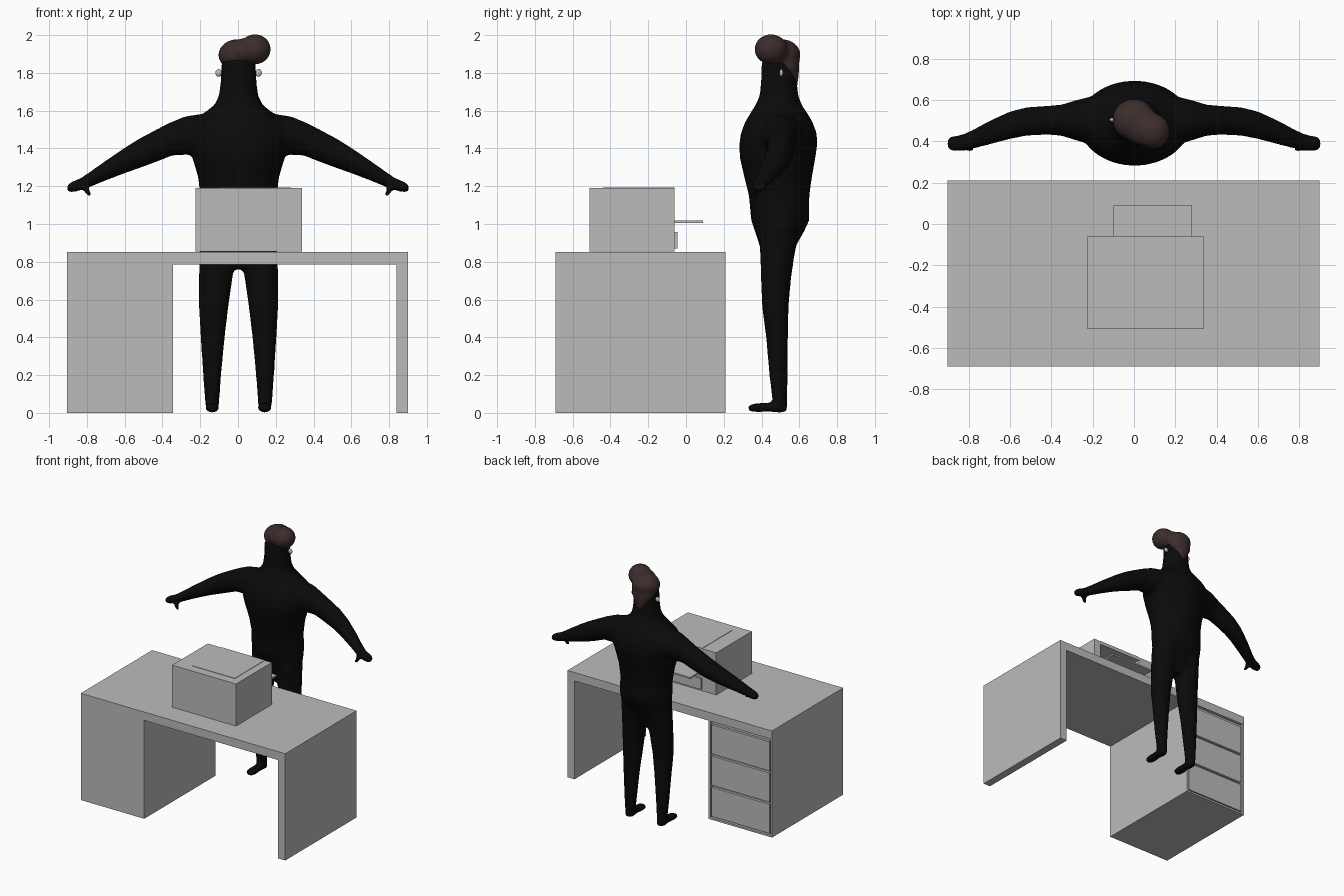
import bpy, bmesh, math
from mathutils import Vector


def material(name, rgb):
    m = bpy.data.materials.new(name)
    m.diffuse_color = (*rgb, 1)
    return m


GREY = material("light_grey", (0.5, 0.5, 0.5))
BLACK = material("black_cloth", (0.003, 0.003, 0.003))
BROWN = material("brown_hair", (0.045, 0.027, 0.025))


def finish(bm, name, mat):
    bmesh.ops.recalc_face_normals(bm, faces=bm.faces)
    me = bpy.data.meshes.new(name)
    bm.to_mesh(me)
    bm.free()
    ob = bpy.data.objects.new(name, me)
    bpy.context.collection.objects.link(ob)
    me.materials.append(mat)
    return ob


def box(name, x, y, z, mat=GREY):
    """Box from (min, max) ranges on each axis."""
    bm = bmesh.new()
    bmesh.ops.create_cube(bm, size=1)
    for v in bm.verts:
        v.co = Vector([(r[0] + r[1]) / 2 + c * (r[1] - r[0]) for r, c in zip((x, y, z), v.co)])
    return finish(bm, name, mat)


def loft(bm, axis, rings, n=24):
    """Closed tube of ellipses: (position, centre_a, centre_b, radius_a, radius_b)."""
    loops = []
    for p, a, b, ra, rb in rings:
        loop = []
        for i in range(n):
            t = 2 * math.pi * i / n
            co = [a + ra * math.cos(t), b + rb * math.sin(t)]
            co.insert(axis, p)
            loop.append(bm.verts.new(co))
        loops.append(loop)
    for l0, l1 in zip(loops, loops[1:]):
        for i in range(n):
            j = (i + 1) % n
            bm.faces.new((l0[i], l0[j], l1[j], l1[i]))
    bm.faces.new(loops[0])
    bm.faces.new(loops[-1][::-1])


def ball(bm, c, r):
    new = bmesh.ops.create_uvsphere(bm, u_segments=20, v_segments=12, radius=1)["verts"]
    for v in new:
        v.co = Vector([c[i] + r[i] * v.co[i] for i in range(3)])


def blend(ob, voxel, steps):
    """Fuse overlapping volumes into one smooth skin."""
    rm = ob.modifiers.new("fuse", 'REMESH')
    rm.mode, rm.voxel_size, rm.use_smooth_shade = 'VOXEL', voxel, True
    sm = ob.modifiers.new("soften", 'SMOOTH')
    sm.factor, sm.iterations = 0.5, steps


# --- figure: torso, neck and head as one column of (z, half width, front y, back y)
bm = bmesh.new()
column = [(0.76, 0.12, 0.43, 0.53), (0.82, 0.195, 0.41, 0.56), (0.90, 0.207, 0.385, 0.59),
          (0.96, 0.207, 0.365, 0.625), (1.02, 0.205, 0.345, 0.653), (1.15, 0.203, 0.333, 0.653),
          (1.25, 0.215, 0.308, 0.667), (1.35, 0.245, 0.285, 0.685), (1.42, 0.27, 0.282, 0.695),
          (1.48, 0.27, 0.29, 0.692), (1.54, 0.25, 0.313, 0.67), (1.59, 0.18, 0.343, 0.64),
          (1.63, 0.128, 0.368, 0.613), (1.68, 0.104, 0.39, 0.595), (1.75, 0.095, 0.397, 0.587),
          (1.85, 0.09, 0.40, 0.585), (1.90, 0.075, 0.425, 0.565)]
loft(bm, 2, [(z, 0.003, (f + b) / 2, w, (b - f) / 2) for z, w, f, b in column], 32)

# limbs, mirrored left and right
leg = [(0.01, 0.138, 0.50, 0.032, 0.035), (0.06, 0.14, 0.497, 0.038, 0.039),
       (0.20, 0.14, 0.49, 0.048, 0.049), (0.40, 0.137, 0.482, 0.064, 0.058),
       (0.56, 0.132, 0.473, 0.078, 0.07), (0.70, 0.122, 0.476, 0.088, 0.079),
       (0.82, 0.112, 0.483, 0.096, 0.089), (0.94, 0.10, 0.49, 0.10, 0.105)]
foot = [(0.535, 0.139, 0.028, 0.025, 0.022), (0.50, 0.139, 0.03, 0.036, 0.03),
        (0.44, 0.139, 0.03, 0.033, 0.024), (0.38, 0.139, 0.028, 0.039, 0.024),
        (0.345, 0.139, 0.026, 0.034, 0.02), (0.327, 0.139, 0.025, 0.016, 0.01)]
arm = [(0.10, 0.50, 1.475, 0.13, 0.11), (0.20, 0.50, 1.475, 0.12, 0.107),
       (0.28, 0.503, 1.468, 0.098, 0.102), (0.35, 0.503, 1.452, 0.076, 0.09),
       (0.42, 0.503, 1.42, 0.07, 0.087), (0.52, 0.497, 1.375, 0.069, 0.079),
       (0.60, 0.479, 1.336, 0.067, 0.068), (0.70, 0.443, 1.283, 0.058, 0.053),
       (0.78, 0.411, 1.238, 0.047, 0.041), (0.83, 0.394, 1.212, 0.041, 0.033),
       (0.87, 0.39, 1.198, 0.038, 0.03), (0.895, 0.39, 1.192, 0.032, 0.024),
       (0.905, 0.39, 1.19, 0.014, 0.012)]
thumb = [(1.145, 0.785, 0.36, 0.01, 0.012), (1.17, 0.797, 0.365, 0.018, 0.017),
         (1.21, 0.815, 0.38, 0.022, 0.022)]
for s in (1, -1):
    loft(bm, 2, [(z, 0.003 + s * x, y, rx, ry) for z, x, y, rx, ry in leg])
    loft(bm, 1, [(y, 0.003 + s * x, z, rx, rz) for y, x, z, rx, rz in foot])
    loft(bm, 0, [(s * x, y, z, ry, rz) for x, y, z, ry, rz in arm])
    loft(bm, 2, [(z, s * x, y, rx, ry) for z, x, y, rx, ry in thumb])
blend(finish(bm, "figure_body", BLACK), 0.012, 5)

# swept hair: crown, forward quiff and tapering nape
bm = bmesh.new()
ball(bm, (0.0, 0.505, 1.895), (0.105, 0.102, 0.084))
ball(bm, (0.045, 0.47, 1.915), (0.095, 0.09, 0.07))
ball(bm, (0.09, 0.45, 1.925), (0.084, 0.088, 0.08))
loft(bm, 2, [(1.71, 0.003, 0.575, 0.012, 0.012), (1.78, 0.003, 0.56, 0.055, 0.036),
             (1.83, 0.003, 0.545, 0.088, 0.055), (1.90, 0.003, 0.52, 0.09, 0.08)])
blend(finish(bm, "hair", BROWN), 0.01, 6)

# ear pieces
for s, side in ((1, "right"), (-1, "left")):
    bm = bmesh.new()
    ball(bm, (0.003 + s * 0.105, 0.505, 1.80), (0.018, 0.01, 0.02))
    ob = finish(bm, side + "_ear_piece", GREY)
    for p in ob.data.polygons:
        p.use_smooth = True

# --- desk
box("desk_top", (-0.905, 0.9), (-0.69, 0.21), (0.785, 0.852))
box("desk_side_panel", (0.838, 0.9), (-0.69, 0.21), (0, 0.785))
box("drawer_cabinet", (-0.905, -0.345), (-0.69, 0.185), (0, 0.785))
for name, x in (("cabinet_outer_edge", (-0.905, -0.89)), ("cabinet_inner_edge", (-0.36, -0.345))):
    box(name, x, (0.185, 0.208), (0, 0.785))
box("cabinet_bottom_edge", (-0.89, -0.36), (0.185, 0.208), (0, 0.015))
for i in range(3):
    z = 0.025 + i * 0.25
    box(f"drawer_front_{i + 1}", (-0.88, -0.37), (0.185, 0.205), (z, z + 0.232))

# --- printer with an open paper bay at the back
printer = box("printer_body", (-0.225, 0.34), (-0.51, -0.06), (0.854, 1.19))
bay = box("paper_bay_cutter", (-0.1, 0.28), (-0.44, 0.1), (0.975, 1.165))
bay.hide_render = True
bay.hide_viewport = True
cut = printer.modifiers.new("bay", 'BOOLEAN')
cut.operation, cut.object, cut.solver = 'DIFFERENCE', bay, 'EXACT'
box("paper_tray", (-0.1, 0.28), (-0.44, 0.09), (1.006, 1.018))
box("printer_lid", (-0.1, 0.28), (-0.44, -0.06), (1.188, 1.193))
box("printer_drawer", (-0.1, 0.28), (-0.07, -0.045), (0.87, 0.957))
